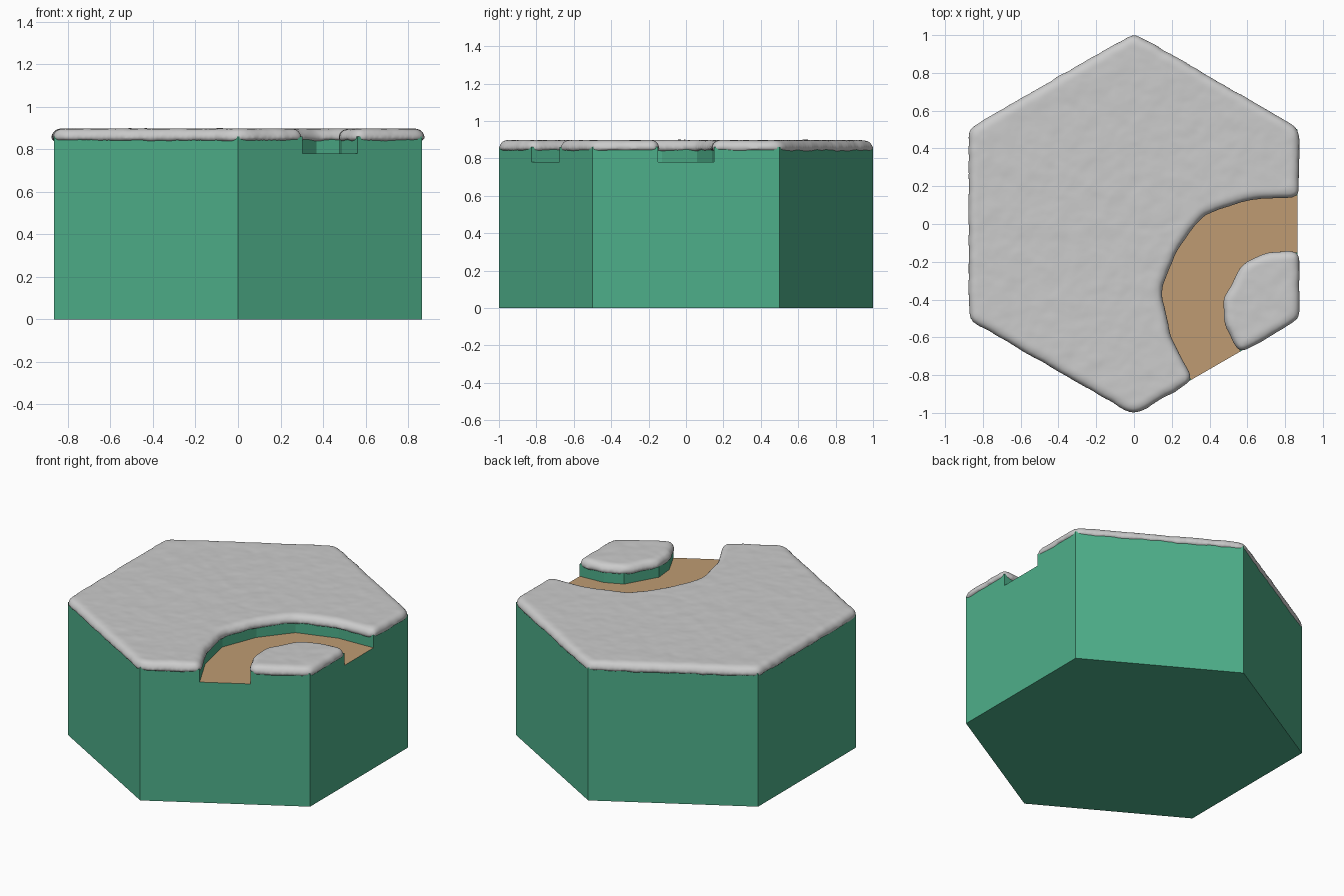
import bpy, bmesh, math
from mathutils import Vector, noise

if "Cube" in bpy.data.objects:
    bpy.data.objects.remove(bpy.data.objects["Cube"])

PATH_Z, BODY_Z = 0.78, 0.86
AXIS = Vector((math.cos(math.pi / 6), -0.5))      # mirror line of the curved path
HEX = [Vector((math.cos(math.radians(a)), math.sin(math.radians(a)))) for a in range(30, 390, 60)]


def material(name, color):
    m = bpy.data.materials.new(name)
    m.diffuse_color = (*color, 1)
    m.use_nodes = True
    m.node_tree.nodes["Principled BSDF"].inputs["Base Color"].default_value = m.diffuse_color
    return m


def mirrored(half, middle=()):
    # complete half a path edge by reflecting it over the tile corner's axis
    half = [Vector(p) for p in half]
    flip = [2 * p.dot(AXIS) * AXIS - p for p in reversed(half)]
    return half + [Vector(p) for p in middle] + flip


def make_object(name, bm):
    bmesh.ops.recalc_face_normals(bm, faces=bm.faces[:])
    me = bpy.data.meshes.new(name)
    bm.to_mesh(me)
    bm.free()
    ob = bpy.data.objects.new(name, me)
    bpy.context.collection.objects.link(ob)
    return ob


def loft(name, rings):
    # closed solid through a stack of matching rings
    bm = bmesh.new()
    vs = [[bm.verts.new(p) for p in r] for r in rings]
    n = len(vs[0])
    for a, b in zip(vs, vs[1:]):
        for i in range(n):
            j = (i + 1) % n
            bm.faces.new((a[i], a[j], b[j], b[i]))
    bm.faces.new(vs[0][::-1])
    bm.faces.new(vs[-1])
    return make_object(name, bm)


def prism(name, pts, z0, z1):
    return loft(name, [[(p.x, p.y, z) for p in pts] for z in (z0, z1)])


outer = mirrored([(0.866, 0.15), (0.62, 0.14), (0.37, 0.06)], [(0.22, -0.127)])
inner = mirrored([(0.866, -0.15), (0.70, -0.16), (0.59, -0.21)])

# hexagonal ground block with the sunken path cut out
ground = prism("ground_block", HEX, 0, BODY_Z)
out_a, out_b = Vector((0.1, 0)), Vector((0.05, -0.0866))
cut_pts = [outer[0] + out_a] + outer + [outer[-1] + out_b, inner[-1] + out_b] \
    + inner[::-1] + [inner[0] + out_a]
cutter = prism("path_cutter", cut_pts, PATH_Z, 1.1)
mod = ground.modifiers.new("path", 'BOOLEAN')
mod.operation, mod.solver, mod.object = 'DIFFERENCE', 'EXACT', cutter
bpy.context.view_layer.objects.active = ground
bpy.ops.object.modifier_apply(modifier="path")
bpy.data.objects.remove(cutter)
ground.data.materials.clear()
ground.data.materials.append(material("green", (0.076, 0.43, 0.255)))
ground.data.materials.append(material("path_brown", (0.52, 0.33, 0.17)))
for f in ground.data.polygons:
    f.material_index = int(f.normal.z > 0.9 and abs(f.center.z - PATH_Z) < 0.01)


def soft_outline(pts, step=0.02, rounds=4):
    # resample an outline and round off its corners
    line = []
    for a, b in zip(pts, pts[1:] + pts[:1]):
        k = max(1, round((b - a).length / step))
        line += [a.lerp(b, i / k) for i in range(k)]
    n = len(line)
    for _ in range(rounds):
        line = [line[i] * 0.5 + (line[i - 1] + line[(i + 1) % n]) * 0.25 for i in range(n)]
    return line


clouds = bpy.data.textures.new("snow_lumps", 'CLOUDS')
clouds.noise_scale = 0.08


def snow(name, pts):
    line = soft_outline(pts)
    n = len(line)
    rings = []
    for inset, z in ((0.02, 0.838), (0.002, 0.846), (0, 0.858), (0.006, 0.875),
                     (0.018, 0.889), (0.038, 0.897)):
        ring = []
        for i, p in enumerate(line):
            t = (line[(i + 1) % n] - line[i - 1]).normalized()
            w = noise.noise((p.x * 14, p.y * 14, 3.0))
            q = p + Vector((t.y, -t.x)) * (0.011 - inset + 0.005 * w)
            sag = 0.006 * noise.noise((p.x * 18, p.y * 18, 9.0)) if z < 0.85 else 0
            ring.append((q.x, q.y, z + sag))
        rings.append(ring)
    ob = loft(name, rings)
    r = ob.modifiers.new("remesh", 'REMESH')
    r.mode, r.voxel_size, r.use_smooth_shade = 'VOXEL', 0.012, True
    d = ob.modifiers.new("lumps", 'DISPLACE')
    d.texture, d.strength, d.mid_level = clouds, 0.006, 0.45
    s = ob.modifiers.new("soften", 'SMOOTH')
    s.factor, s.iterations = 0.5, 2


# snow caps on the large field and on the small corner island
snow("snow_field", HEX[:5][0:4] + [HEX[4]] + outer[::-1])
snow("snow_island", [HEX[5]] + inner)
